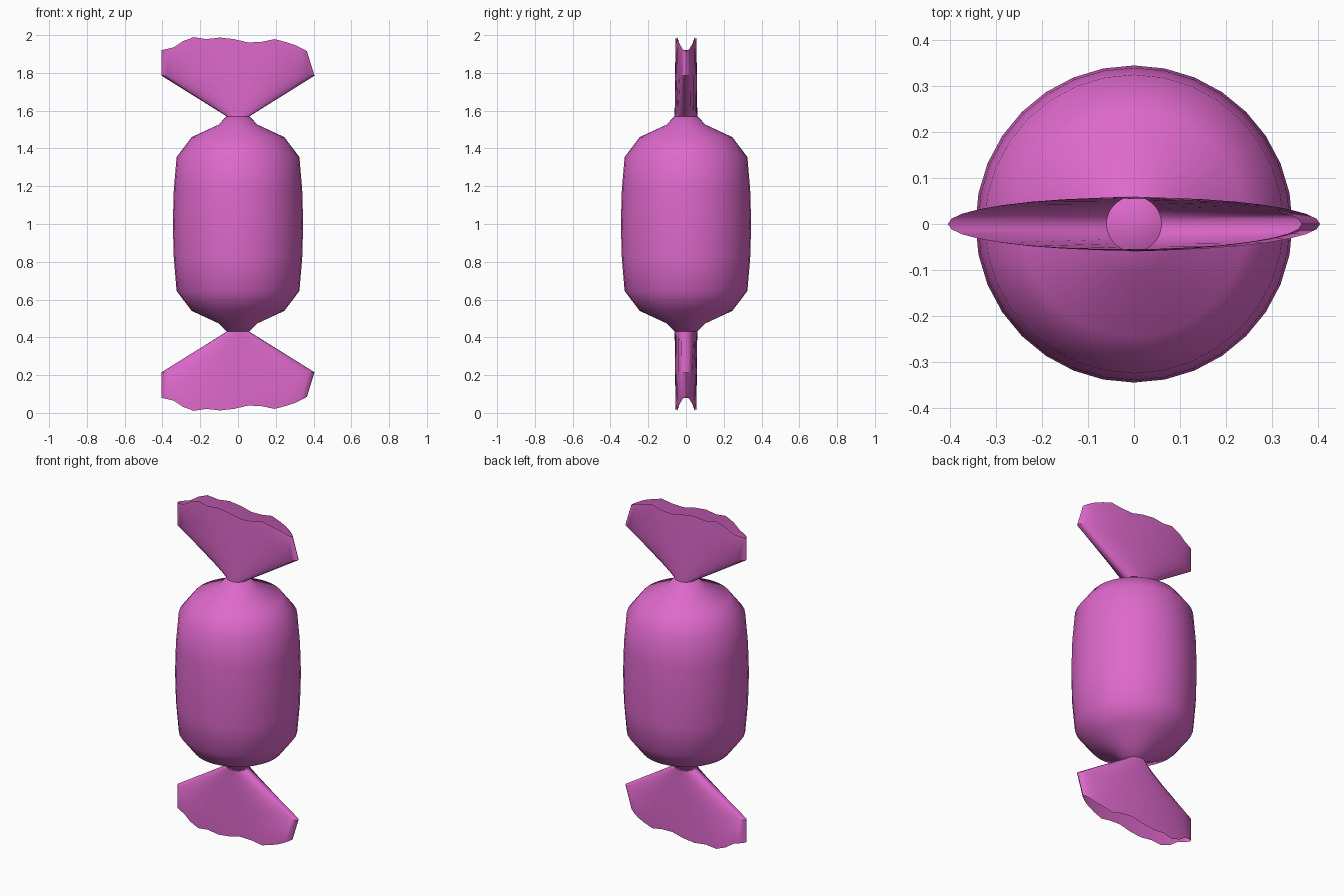
import bpy, bmesh, math

if "Cube" in bpy.data.objects:
    bpy.data.objects.remove(bpy.data.objects["Cube"])

SEG = 32
pink = bpy.data.materials.new("pink_wrapper")
pink.diffuse_color = (0.73, 0.14, 0.60, 1)
pink.use_nodes = True
pink.node_tree.nodes["Principled BSDF"].inputs["Base Color"].default_value = pink.diffuse_color


def ring(rx, ry, height, cx=0.0):
    """Elliptical ring; height is a number or a function of x."""
    pts = []
    for i in range(SEG):
        a = 2 * math.pi * i / SEG
        x, y = cx + rx * math.cos(a), ry * math.sin(a)
        pts.append((x, y, height(x) if callable(height) else height))
    return pts


def loft(name, rings, cap_start=False, cap_end=False, angle=40):
    bm = bmesh.new()
    rows = [[bm.verts.new(p) for p in r] for r in rings]
    for lo, hi in zip(rows, rows[1:]):
        for i in range(SEG):
            j = (i + 1) % SEG
            bm.faces.new((lo[i], lo[j], hi[j], hi[i]))
    if cap_start:
        bm.faces.new(rows[0][::-1])
    if cap_end:
        bm.faces.new(rows[-1])
    mesh = bpy.data.meshes.new(name)
    bm.to_mesh(mesh)
    bm.free()
    mesh.materials.append(pink)
    ob = bpy.data.objects.new(name, mesh)
    bpy.context.collection.objects.link(ob)
    bpy.context.view_layer.objects.active = ob
    ob.select_set(True)
    bpy.ops.object.shade_smooth_by_angle(angle=math.radians(angle))
    ob.select_set(False)
    return ob


# Sweet body: barrel with rounded shoulders, closed at both necks
half = [(0.345, 0), (0.34, 0.18), (0.325, 0.355), (0.245, 0.46), (0.105, 0.525), (0.06, 0.57)]
profile = [(r, 1 - h) for r, h in half[:0:-1]] + [(r, 1 + h) for r, h in half]
loft("candy_body", [ring(r, r, z) for r, z in profile], True, True, 60)

# Ragged wrapper edge, as heights along x
EDGE = [(-0.405, 1.92), (-0.32, 1.94), (-0.26, 2.0), (-0.20, 1.975), (-0.07, 1.99),
        (0.08, 1.955), (0.20, 1.98), (0.31, 1.945), (0.365, 1.915)]


def edge_height(x):
    for (x0, z0), (x1, z1) in zip(EDGE, EDGE[1:]):
        if x <= x1:
            return z0 + (z1 - z0) * max(0, x - x0) / (x1 - x0)
    return EDGE[-1][1]


# Twisted wrapper ends: flattened open fans, the lower one mirrored in z
fan = [ring(0.06, 0.06, 1.57), ring(0.405, 0.058, 1.785),
       ring(0.385, 0.055, edge_height, -0.02)]
loft("top_wrapper_end", fan)
loft("bottom_wrapper_end", [[(x, y, 2 - z) for x, y, z in r] for r in fan[::-1]])
